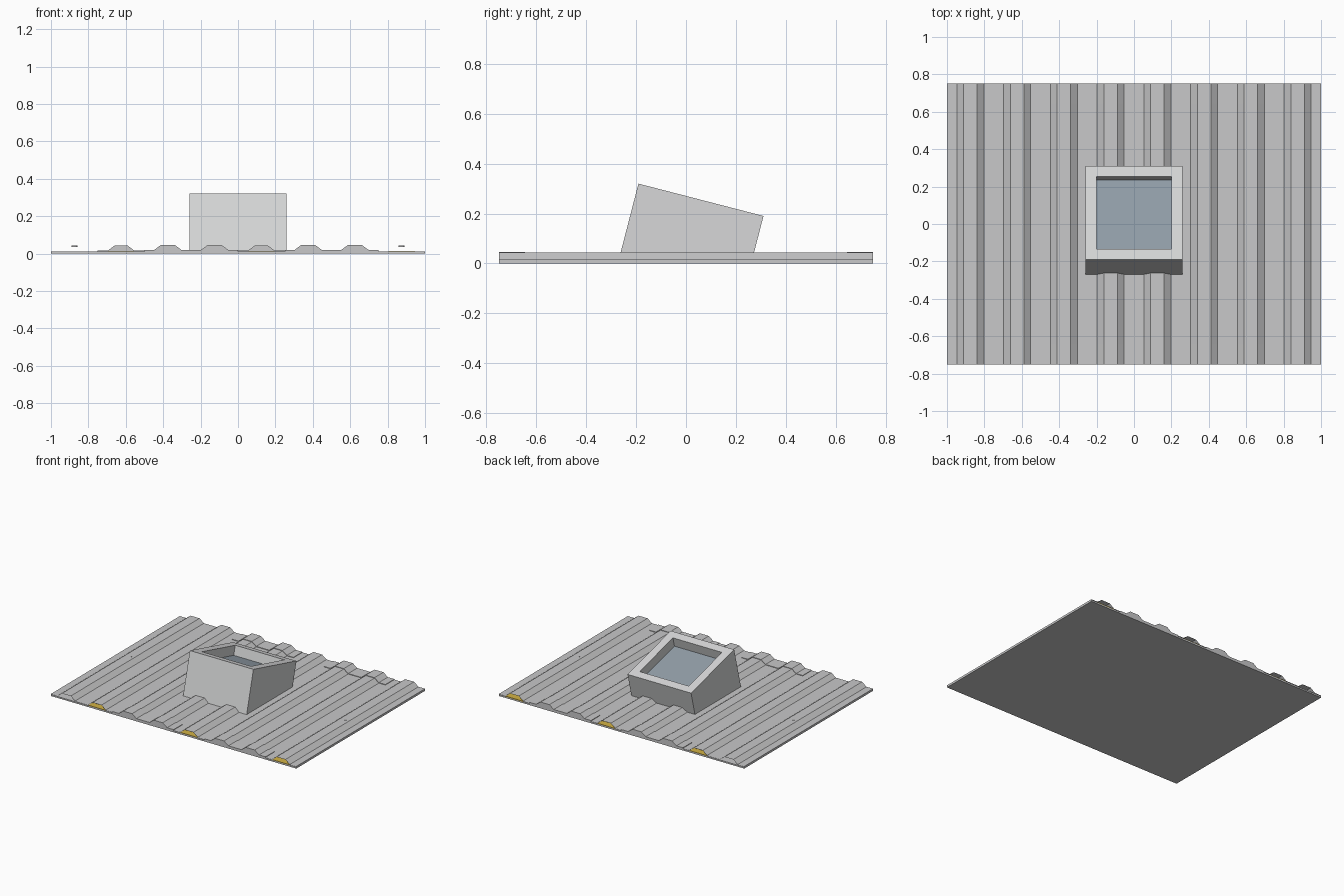
import bpy
import math
from mathutils import Matrix, Vector

if "Cube" in bpy.data.objects:
    bpy.data.objects.remove(bpy.data.objects["Cube"])


def material(name, rgb):
    m = bpy.data.materials.new(name)
    m.diffuse_color = (*rgb, 1)
    m.use_nodes = True
    m.node_tree.nodes["Principled BSDF"].inputs["Base Color"].default_value = m.diffuse_color
    return m


GREY = material("sheet grey", (0.58, 0.58, 0.585))
LIGHT = material("curb light grey", (0.68, 0.685, 0.69))
GLASS = material("blue grey glass", (0.29, 0.345, 0.395))
YELLOW = material("insulation yellow", (0.65, 0.45, 0.06))


def make(name, verts, faces, mat):
    me = bpy.data.meshes.new(name)
    me.from_pydata([tuple(v) for v in verts], [], faces)
    me.materials.append(mat)
    ob = bpy.data.objects.new(name, me)
    bpy.context.collection.objects.link(ob)
    return ob


def box(name, x0, x1, y0, y1, z0, z1, mat):
    v = [(x, y, z) for z in (z0, z1) for x, y in ((x0, y0), (x1, y0), (x1, y1), (x0, y1))]
    f = [(3, 2, 1, 0), (4, 5, 6, 7)] + [(i, (i + 1) % 4, (i + 1) % 4 + 4, i + 4) for i in range(4)]
    return make(name, v, f, mat)


def rib_line(x0, x1, low, high):
    """Trapezoid rib outline, one rib every 0.25 units."""
    pts = [(x0, low)]
    for i in range(round((x1 - x0) / 0.25)):
        c = x0 + 0.125 + 0.25 * i
        pts += [(c - 0.072, low), (c - 0.036, high), (c + 0.036, high), (c + 0.072, low)]
    return pts + [(x1, low)]


def extrude(name, pts, y0, y1, mat, closed):
    n = len(pts)
    v = [(x, y, z) for y in (y0, y1) for x, z in pts]
    f = [(i, i + 1, i + 1 + n, i + n) for i in range(n - 1)]
    if closed:
        f += [(n - 1, 0, n, 2 * n - 1), tuple(reversed(range(n))), tuple(range(n, 2 * n))]
        # flat end caps are concave, so split them into strips along the bottom
    return make(name, v, f, mat)


# Flat backing board
box("backing_board", -1, 1, -0.75, 0.75, 0, 0.011, GREY)

# Ribbed sheet, open at both ends, with turned-down side edges
LOW, HIGH = 0.016, 0.043
sheet = [(-1, 0.011)] + rib_line(-1, 1, LOW, HIGH) + [(1, 0.011)]
extrude("ribbed_sheet", sheet, -0.75, 0.75, GREY, False)

for side, tag in ((-1, "front"), (1, "back")):
    # Raised lap plates at each end of the sheet
    for x0, x1 in ((-0.5, 0.0), (0.25, 0.75)):
        pts = [(x0, 0.01)] + rib_line(x0, x1, 0.02, 0.0465) + [(x1, 0.01)]
        ya, yb = sorted((side * 0.645, side * 0.75))
        extrude("lap_plate_" + tag, pts, ya, yb, GREY, True)
    # Recessed closures inside the remaining ribs
    for x0 in (-0.75, 0.0):
        pts = [(x0, 0.01)] + rib_line(x0, x0 + 0.25, LOW - 0.001, HIGH - 0.001) + [(x0 + 0.25, 0.01)]
        ya, yb = sorted((side * 0.64, side * 0.70))
        extrude("rib_closure_" + tag, pts, ya, yb, GREY, True)
    # Insulation strips seen in the open rib ends
    for c in (-0.625, 0.125, 0.875):
        ya, yb = sorted((side * 0.68, side * 0.75))
        box("insulation_strip_" + tag, c - 0.07, c + 0.07, ya, yb, 0.009, 0.014, YELLOW)

# Screw heads on the outer ribs
for x in (-0.875, 0.875):
    n = 12
    ring = [(x + 0.016 * math.cos(2 * math.pi * i / n), 0.016 * math.sin(2 * math.pi * i / n)) for i in range(n)]
    v = [(a, b, z) for z in (0.034, 0.0435) for a, b in ring]
    f = [tuple(reversed(range(n))), tuple(range(n, 2 * n))]
    f += [(i, (i + 1) % n, (i + 1) % n + n, i + n) for i in range(n)]
    make("screw_head", v, f, GREY)

# Skylight curb: leaning square box with a recessed opening
tilt = Matrix.Translation((0, 0.06, 0.255)) @ Matrix.Rotation(-math.radians(14.5), 4, 'X')


def ring(half, depth):
    return [tilt @ Vector((sx * half, sy * half, -depth)) for sx, sy in ((-1, -1), (1, -1), (1, 1), (-1, 1))]


top = ring(0.259, 0)
down = tilt.to_3x3() @ Vector((0, 0, -1))
foot = [p + down * ((0.012 - p.z) / down.z) for p in top]
verts = foot + top + ring(0.2, 0) + ring(0.2, 0.07)
faces = [(4 * k + i, 4 * k + (i + 1) % 4, 4 * k + 4 + (i + 1) % 4, 4 * k + 4 + i)
         for k in range(3) for i in range(4)]
make("skylight_curb", verts, faces, LIGHT)

# Glass pane at the bottom of the recess
make("skylight_glass", ring(0.2, 0.07), [(0, 1, 2, 3)], GLASS)

# Make face directions consistent: upward for the sheet, outward for solids
import bmesh
for ob in bpy.context.collection.objects:
    bm = bmesh.new()
    bm.from_mesh(ob.data)
    if ob.name.startswith(("lap", "rib_closure")):
        bmesh.ops.recalc_face_normals(bm, faces=bm.faces)
    bm.to_mesh(ob.data)
    bm.free()
    ob.data.update()
    if ob.name == "ribbed_sheet" and ob.data.polygons[1].normal.z < 0:
        ob.data.flip_normals()
